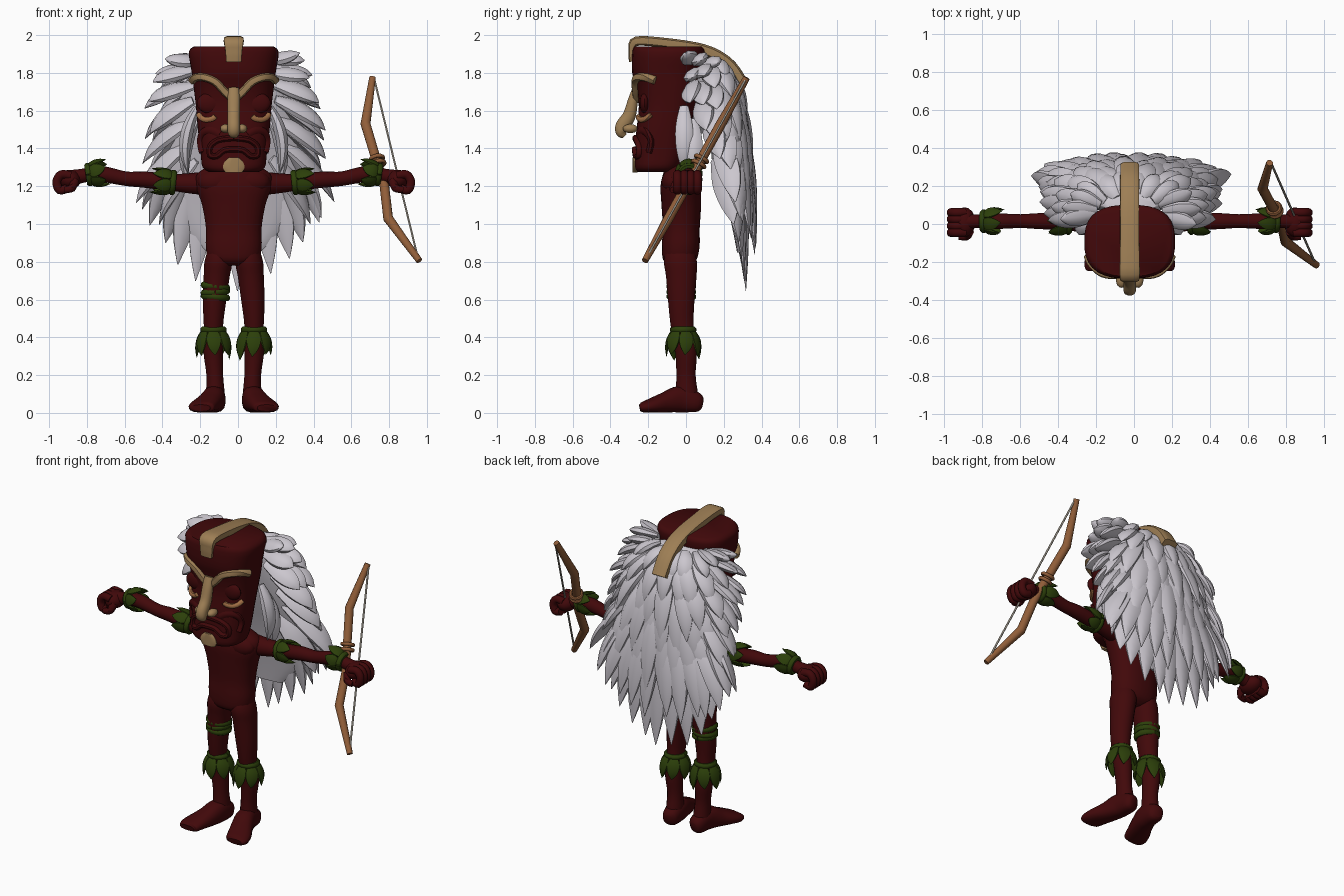
import bpy, bmesh, math, random
from mathutils import Vector, Matrix

random.seed(4)
cube = bpy.data.objects.get("Cube")
if cube:
    bpy.data.objects.remove(cube)
CX = -0.0225  # symmetry plane of the figure
X, Y, Z = Vector((1, 0, 0)), Vector((0, 1, 0)), Vector((0, 0, 1))


def material(name, rgb):
    m = bpy.data.materials.new(name)
    m.use_nodes = True
    m.diffuse_color = (*rgb, 1)
    m.node_tree.nodes["Principled BSDF"].inputs["Base Color"].default_value = (*rgb, 1)
    return m


RED = material("dark red wood", (0.053, 0.0025, 0.003))
TAN = material("tan paint", (0.34, 0.21, 0.09))
AMBER = material("amber eye", (0.36, 0.16, 0.06))
WHITE = material("white feather", (0.6, 0.57, 0.62))
GREEN = material("leaf green", (0.025, 0.05, 0.003))
BROWN = material("bow wood", (0.28, 0.11, 0.04))
GREY = material("string grey", (0.55, 0.5, 0.42))


def smooth_path(pts, steps):
    """Catmull-Rom through points that carry position and two radii."""
    if steps < 2:
        return pts
    out = []
    for i in range(len(pts) - 1):
        a, b, c, d = (pts[min(max(i + k, 0), len(pts) - 1)] for k in (-1, 0, 1, 2))
        for s in range(steps):
            t = s / steps
            out.append([q + t / 2 * (r - p + t * (2 * p - 5 * q + 4 * r - e + t * (3 * q - p - 3 * r + e)))
                        for p, q, r, e in zip(a, b, c, d)])
    return out + [pts[-1]]


def sweep(bm, pts, ref, sides=12, steps=4, power=2, axis=None):
    """Loft superellipse rings; the second radius lies along ref."""
    path = smooth_path([tuple(p) for p in pts], steps)
    pos = [Vector(p[:3]) for p in path]
    rings = []
    for i, p in enumerate(path):
        t = axis or (pos[min(i + 1, len(pos) - 1)] - pos[max(i - 1, 0)]).normalized()
        v = (ref - t * ref.dot(t)).normalized()
        u = t.cross(v)
        ring = []
        for k in range(sides):
            a = math.tau * (k + 0.5) / sides
            c, s = math.cos(a), math.sin(a)
            f = (abs(c) ** power + abs(s) ** power) ** (-1 / power)
            ring.append(bm.verts.new(pos[i] + u * max(p[3], 0.001) * c * f + v * max(p[4], 0.001) * s * f))
        rings.append(ring)
    for a, b in zip(rings, rings[1:]):
        for k in range(sides):
            bm.faces.new((a[k], a[(k + 1) % sides], b[(k + 1) % sides], b[k]))
    bm.faces.new(rings[0])
    bm.faces.new(rings[-1])


def ball(bm, loc, size):
    bmesh.ops.create_uvsphere(bm, u_segments=16, v_segments=10, radius=1,
                              matrix=Matrix.Translation(loc) @ Matrix.Diagonal((*size, 1)))


def ring_band(bm, loc, axis, r, thick):
    rot = axis.to_track_quat('Z', 'Y')
    pts = [Vector(loc) + rot @ Vector((r * math.cos(a), r * math.sin(a), 0))
           for a in (math.tau * k / 16 for k in range(17))]
    sweep(bm, [(*p, thick, thick) for p in pts], axis, 8, 1)


def blade(bm, root, mid, tip, width, thick, ref):
    """A pointed feather or leaf bent along a quadratic curve."""
    pts = []
    for i, w in enumerate((0.5, 0.8, 1, 1, 0.86, 0.55, 0.03)):
        t = i / 6
        p = root * (1 - t) ** 2 + mid * 2 * t * (1 - t) + tip * t * t
        pts.append((*p, thick * w, width * w))
    sweep(bm, pts, ref, 8, 2)


def part(name, mat, build, *args, mirror=False):
    for side in (("left_", "right_") if mirror else ("",)):
        bm = bmesh.new()
        build(bm, *args)
        if side == "right_":
            for v in bm.verts:
                v.co.x = 2 * CX - v.co.x
        bmesh.ops.recalc_face_normals(bm, faces=bm.faces)
        me = bpy.data.meshes.new(side + name)
        bm.to_mesh(me)
        bm.free()
        me.materials.append(mat)
        ob = bpy.data.objects.new(side + name, me)
        bpy.context.collection.objects.link(ob)
        bpy.ops.object.select_all(action='DESELECT')
        ob.select_set(True)
        bpy.context.view_layer.objects.active = ob
        bpy.ops.object.shade_smooth_by_angle(angle=math.radians(45))


# Head: height, half width, front and back
HEAD = [(1.275, .13, -.255, -.05), (1.3, .165, -.272, -.03), (1.37, .175, -.27, 0), (1.5, .19, -.262, .02),
        (1.62, .2, -.25, .05), (1.72, .212, -.262, .07), (1.8, .222, -.285, .08), (1.91, .238, -.285, .1),
        (1.94, .21, -.275, .08)]
ROUND = 2.7


def face_y(x, z):
    for a, b in zip(HEAD, HEAD[1:]):
        if a[0] <= z <= b[0]:
            t = (z - a[0]) / (b[0] - a[0])
            w, f, k = (p + (q - p) * t for p, q in zip(a[1:], b[1:]))
            r = min(abs((x - CX) / w), 0.98)
            return (f + k) / 2 - (k - f) / 2 * (1 - r ** ROUND) ** (1 / ROUND)


def on_face(pts, ru, rv, lift=0.006):
    return [(x, face_y(x, z) - lift, z, ru, rv) for x, z in pts]


part("head", RED, lambda bm: sweep(bm, [(CX, (f + b) / 2, z, w, (b - f) / 2) for z, w, f, b in HEAD],
                                   Y, 40, 3, ROUND, Z))
part("crest", TAN, lambda bm: sweep(bm, [
    (CX, y, z, t, w) for y, z, t, w in ((-.282, 1.86, .02, .04), (-.285, 1.92, .02, .045), (-.262, 1.968, .025, .053),
                                        (-.1, 1.958, .026, .05), (.06, 1.932, .028, .05), (.16, 1.895, .03, .05),
                                        (.24, 1.835, .03, .05), (.3, 1.745, .03, .048))], X, 16, 4, 6))
part("brow", TAN, lambda bm: sweep(bm, on_face(
    [(CX, 1.655), (.025, 1.7), (.075, 1.752), (.13, 1.775), (.175, 1.776), (.198, 1.76)], .021, .02), Y, 10, 4, 3),
    mirror=True)


def nose(bm):
    sweep(bm, [(CX, -.265, 1.72, .018, .028), (CX, -.28, 1.66, .026, .034), (CX, -.3, 1.575, .035, .034),
               (CX, -.335, 1.52, .038, .034), (CX, -.342, 1.485, .03, .032), (CX, -.325, 1.465, .015, .02)], X, 12, 4, 2.5)
    for s in (-1, 1):
        ball(bm, (CX + s * .044, -.295, 1.505), (.028, .04, .024))


part("nose", TAN, nose)
part("eyelid", RED, lambda bm: ball(bm, (.105, face_y(.105, 1.64) + .015, 1.64), (.068, .026, .055)), mirror=True)
part("eye", AMBER, lambda bm: sweep(bm, on_face(
    [(.075, 1.57), (.09, 1.558), (.125, 1.552), (.15, 1.562), (.163, 1.58)], .015, .014, .006), Y, 8, 3), mirror=True)
part("cheek", RED, lambda bm: sweep(bm, on_face(
    [(.05, 1.475), (.09, 1.495), (.135, 1.485), (.15, 1.44), (.14, 1.38)], .024, .018, -.011), Y, 8, 3), mirror=True)
MOUTH = [(0, 1.455), (.08, 1.445), (.125, 1.41), (.125, 1.365), (.09, 1.36), (.05, 1.39), (0, 1.395)]
MOUTH += [(-x, z) for x, z in MOUTH[-2:0:-1]] + [MOUTH[0]]
part("lips", RED, lambda bm: sweep(bm, on_face([(CX + x, z) for x, z in MOUTH], .017, .018, .002), Y, 8, 3))
part("chin_tuft", TAN, lambda bm: sweep(bm, [
    (CX, -.27, z, w, .012) for z, w in ((1.272, .045), (1.3, .058), (1.33, .048), (1.352, .025))], Y, 12, 3, 3, Z))

# Torso, legs and feet
part("torso", RED, lambda bm: sweep(bm, [
    (CX, y, z, w, d) for z, y, w, d in ((1.32, -.04, .1, .06), (1.27, -.035, .19, .085), (1.2, -.03, .2, .105),
                                        (1.1, -.025, .168, .105), (.98, -.025, .148, .098), (.88, -.028, .148, .1),
                                        (.81, -.033, .13, .088), (.78, -.035, .06, .05))], Y, 24, 4, 2.4, Z))
part("chest", RED, lambda bm: ball(bm, (.07, -.075, 1.225), (.1, .055, .065)), mirror=True)


def leg(bm):
    sweep(bm, [(.055, -.03, .9, .045, .06), (.058, -.03, .81, .074, .088), (.068, -.025, .72, .07, .082),
               (.08, -.025, .58, .062, .07),
               (.085, -.02, .46, .052, .062), (.086, 0, .32, .052, .058), (.078, 0, .2, .045, .052),
               (.075, .005, .1, .05, .06), (.075, .01, .03, .045, .06)], Y, 16, 4, 2, Z)
    sweep(bm, [(.068, .085, .05, .025, .03), (.072, .06, .055, .048, .052), (.08, -.03, .072, .058, .07),
               (.105, -.11, .055, .065, .054), (.135, -.18, .039, .072, .038), (.15, -.225, .03, .068, .028),
               (.152, -.245, .026, .05, .018)], Z, 16, 4, 2.6)


part("leg", RED, leg, mirror=True)


# Arms and curled fists
def arm(bm):
    sweep(bm, [(.08, -.01, 1.22, .07, .065), (.17, 0, 1.215, .058, .058), (.3, .01, 1.22, .045, .045),
               (.45, .015, 1.235, .043, .043), (.55, .015, 1.24, .037, .038), (.68, .015, 1.265, .042, .042),
               (.78, .015, 1.255, .036, .037), (.86, .01, 1.235, .05, .05)], Z, 14, 4)
    ball(bm, (.845, .01, 1.235), (.058, .078, .052))
    for y in (-.045, -.01, .025, .06):
        sweep(bm, [(x, y, z, .024, .024) for x, z in
                   ((.84, 1.255), (.89, 1.262), (.915, 1.225), (.9, 1.18), (.86, 1.188))], Y, 10, 4)
    sweep(bm, [(.82, -.04, 1.23, .025, .025), (.835, -.065, 1.19, .022, .022), (.875, -.067, 1.18, .018, .018)], Z, 8, 4)


part("arm", RED, arm, mirror=True)


# Leaf cuffs and thigh bands
def cuff(bm, loc, axis, r, length, flare, count, width):
    loc = Vector(loc)
    rot = axis.to_track_quat('Z', 'Y')
    ring_band(bm, loc, axis, r, .018)
    for k in range(count):
        a = math.tau * (k + .25) / count
        out = rot @ Vector((math.cos(a), math.sin(a), 0))
        side = axis.cross(out)
        tip = loc + out * (r + flare) + axis * length * random.uniform(.85, 1.1) + side * .01
        blade(bm, loc + out * r, loc + out * (r + flare * 1.1) + axis * length * .4, tip, width, .012, side)


part("knee_leaves", GREEN, cuff, (.085, -.015, .44), -Z, .053, .15, .035, 7, .04, mirror=True)
part("wrist_leaves", GREEN, cuff, (.745, .015, 1.262), Vector((-1, 0, .15)).normalized(), .045, .1, .02, 6, .036,
     mirror=True)
part("upper_arm_leaves", GREEN, cuff, (.3, .01, 1.22), Vector((1, 0, .1)).normalized(), .05, .11, .012, 6, .036,
     mirror=True)


def thigh_bands(bm):
    for z, tilt in ((.67, .12), (.64, -.1), (.615, .1)):
        ring_band(bm, (-.12, -.025, z), Vector((tilt, 0, 1)).normalized(), .06, .019)


part("thigh_bands", GREEN, thigh_bands)


# Feather mane: each layer runs from a root arc to a tip arc, the lower ones set further back
def feather_layer(bm, root, tip, spread, count, width):
    ra, rb, rz = root
    ta, tb, ty, z_side, z_back = tip
    for k in range(count):
        a = math.radians(spread * (2 * k / (count - 1) - 1) + random.uniform(-4, 4))
        s, c = math.sin(a), math.cos(a)
        j = random.uniform(.93, 1.02)
        back = max(c, 0) ** 1.5
        p = Vector((CX + ra * s, .03 + ty / 2 + rb * c, rz - .03 * random.random()))
        t = Vector((CX + ta * s * j, ty + tb * c * j, z_side + (z_back - z_side) * back + random.uniform(-.03, .03)))
        m = p.lerp(t, .7)
        m.z = p.z * .6 + t.z * .4 + .03 * back
        blade(bm, p, m, t, width, .03, Vector((ta * c, -tb * s, -.15 * s)).normalized())


LAYERS = [((.17, .08, 1.875), (.37, .22, .07, 1.88, 1.7), 105, 12, .05),
          ((.19, .13, 1.83), (.44, .25, .08, 1.77, 1.55), 105, 13, .055),
          ((.21, .15, 1.76), (.475, .25, .1, 1.64, 1.37), 105, 14, .06),
          ((.22, .16, 1.67), (.485, .23, .13, 1.48, 1.18), 98, 14, .062),
          ((.23, .15, 1.56), (.485, .18, .19, 1.32, 1.0), 92, 14, .065),
          ((.24, .13, 1.45), (.525, .12, .25, 1.1, .85), 88, 14, .068),
          ((.2, .12, 1.36), (.4, .07, .25, .98, .65), 85, 11, .075)]
for n, layer in enumerate(LAYERS):
    part(f"feather_layer_{n + 1}", WHITE, feather_layer, *layer)
part("mane_core", WHITE, lambda bm: sweep(bm, [
    (CX, y, z, w, d) for z, y, w, d in ((1.87, .1, .14, .04), (1.75, .15, .26, .1), (1.5, .2, .34, .1),
                                        (1.25, .25, .36, .07), (1.0, .28, .27, .04), (.85, .29, .14, .02))],
    Y, 20, 3, 2, Z))


def side_locks(bm):
    for y, top, low in ((-.01, 1.62, 1.27), (.04, 1.55, 1.22)):
        blade(bm, Vector((.17, y, top)), Vector((.27, y, (top + low) / 2)), Vector((.22, y, low)), .05, .035, Y)


part("side_locks", WHITE, side_locks, mirror=True)


# Bow: lies in a plane that leans back with height
def bow_point(x, z):
    return Vector((x, -.22 + (z - .8) * .555, z))


def bow(bm):
    limbs = [(.712, 1.775, .018), (.675, 1.53, .027), (.735, 1.33, .026), (.775, 1.2, .026), (.795, 1.03, .027),
             (.96, .805, .018)]
    sweep(bm, [(*bow_point(x, z), r, r) for x, z, r in limbs], Y, 10, 1)
    for x, z in ((.735, 1.345), (.742, 1.318)):
        ring_band(bm, bow_point(x, z), Vector((-.2, .5, .9)).normalized(), .034, .011)


part("bow", BROWN, bow)
part("bow_string", GREY, lambda bm: sweep(bm, [(*bow_point(x, z), .006, .006) for x, z in
                                               ((.722, 1.765), (.955, .81))], Y, 6, 1))
